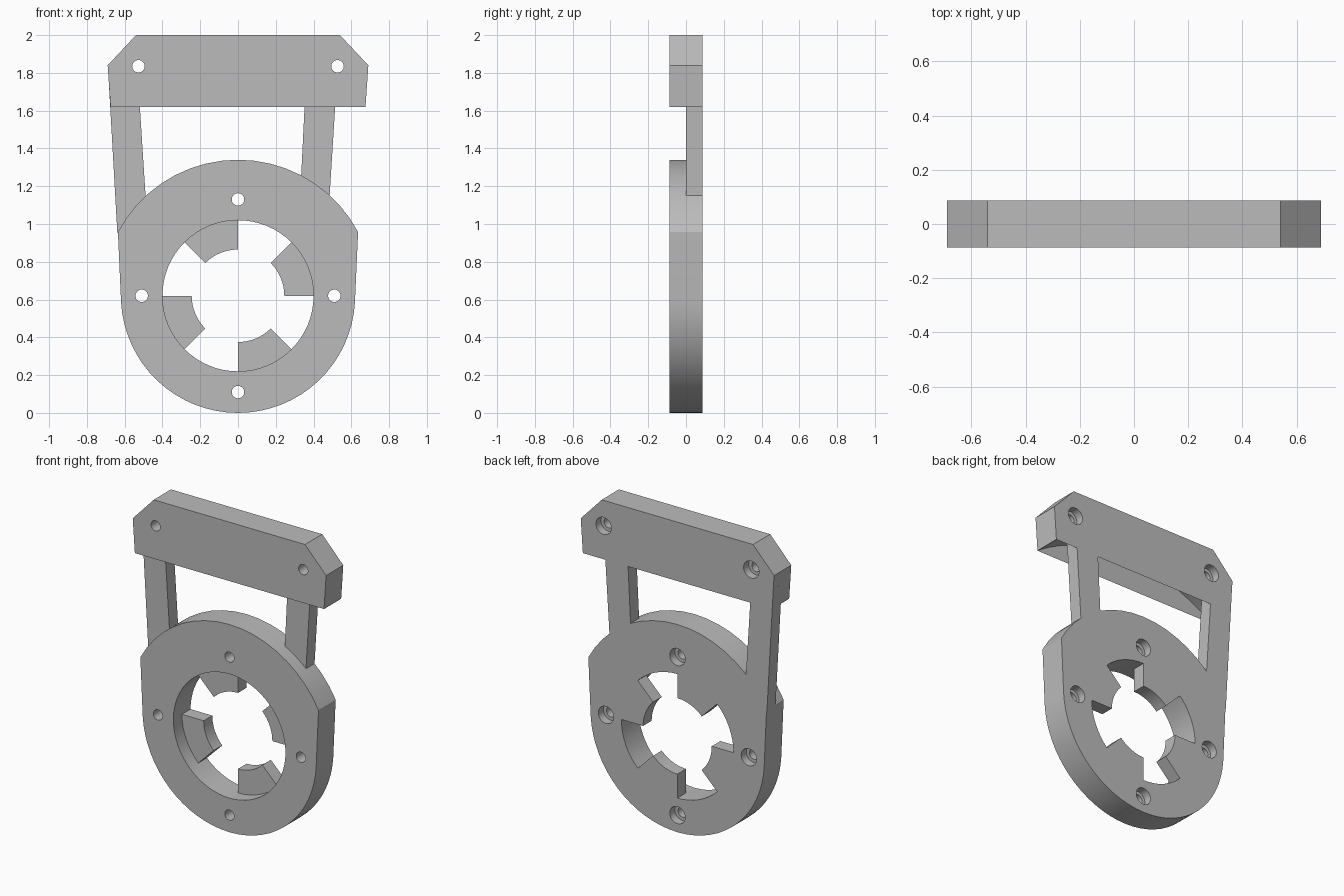
import bpy, bmesh
from math import cos, sin, radians

default = bpy.data.objects.get("Cube")
if default:
    bpy.data.objects.remove(default, do_unlink=True)

HALF = 0.0875          # half thickness of the plate
CZ = 0.62              # height of the ring centre

grey = bpy.data.materials.new("plain grey")
grey.use_nodes = True
grey.diffuse_color = (0.5, 0.5, 0.5, 1)
grey.node_tree.nodes["Principled BSDF"].inputs["Base Color"].default_value = (0.5, 0.5, 0.5, 1)


def arc(radius, start, end, steps, x=0, z=CZ):
    """Points along an arc in the xz plane, angles in degrees."""
    angles = [radians(start + (end - start) * i / steps) for i in range(steps + 1)]
    return [(x + radius * cos(a), z + radius * sin(a)) for a in angles]


def plate(name, outline, front=-HALF, back=HALF):
    """Extrude an xz outline from front to back."""
    bm = bmesh.new()
    face = bm.faces.new([bm.verts.new((x, front, z)) for x, z in outline])
    new = bmesh.ops.extrude_face_region(bm, geom=[face])["geom"]
    moved = [v for v in new if isinstance(v, bmesh.types.BMVert)]
    bmesh.ops.translate(bm, verts=moved, vec=(0, back - front, 0))
    bmesh.ops.recalc_face_normals(bm, faces=bm.faces)
    mesh = bpy.data.meshes.new(name)
    bm.to_mesh(mesh)
    bm.free()
    mesh.materials.append(grey)
    obj = bpy.data.objects.new(name, mesh)
    bpy.context.scene.collection.objects.link(obj)
    return obj


def disc(name, radius, x, z, front, back, sides=32):
    return plate(name, arc(radius, 0, 360, sides, x, z)[:-1], front, back)


def combine(target, tool, operation):
    """Apply one boolean and remove the helper."""
    mod = target.modifiers.new(operation, 'BOOLEAN')
    mod.operation, mod.solver, mod.object = operation, 'EXACT', tool
    bpy.context.view_layer.update()
    graph = bpy.context.evaluated_depsgraph_get()
    result = bpy.data.meshes.new_from_object(target.evaluated_get(graph))
    target.modifiers.clear()
    target.data = result
    bpy.data.objects.remove(tool, do_unlink=True)


def side(z, inset=0.0):
    """Half width of the slanted side at a height."""
    return 0.619 + 0.0566 * (z - 0.585) - inset


# Ring body: wider arc on top, slanted sides, round bottom
frame = plate("mounting_frame", arc(0.72, 28, 152, 18) + arc(0.62, 183.2, 356.8, 32))
combine(frame, disc("ring_opening", 0.40, 0, CZ, -0.3, 0.3, 64), 'DIFFERENCE')

# Four tabs in the back half of the opening
for start in range(0, 360, 90):
    outline = arc(0.45, start, start + 45, 8) + arc(0.245, start + 45, start, 8)
    combine(frame, plate("tab", outline, 0, HALF), 'UNION')

# Top bar with clipped corners and arched underside
bar = plate("top_bar", [(0.675, 1.62), (side(1.84), 1.84), (0.54, 2), (-0.54, 2),
                        (-side(1.84), 1.84), (-0.675, 1.62)] + arc(1.208, 124, 56, 14))

# Struts in the back half
left_edge = [(-side(0.95, 0.001), 0.95), (-side(1.75, 0.001), 1.75)]
right_strut = plate("right_strut", left_edge + [(-0.528, 1.75), (-0.483, 1.05)], 0, HALF)
left_strut = plate("left_strut", [(0.327, 1.1), (0.482, 1.1), (0.528, 1.84), (0.364, 1.86)], 0, HALF)
for part in (right_strut, bar, left_strut):
    combine(frame, part, 'UNION')

# Screw holes, counterbored from the back
for x, z in [(0, 1.13), (0, 0.11), (0.51, CZ), (-0.51, CZ), (0.527, 1.835), (-0.527, 1.835)]:
    combine(frame, disc("screw_hole", 0.033, x, z, -0.3, 0.3), 'DIFFERENCE')
    combine(frame, disc("counterbore", 0.055, x, z, 0.035, 0.3), 'DIFFERENCE')

# Smooth the arcs and keep the edges sharp
bpy.ops.object.select_all(action='DESELECT')
frame.select_set(True)
bpy.context.view_layer.objects.active = frame
bpy.ops.object.shade_smooth_by_angle(angle=radians(20))
